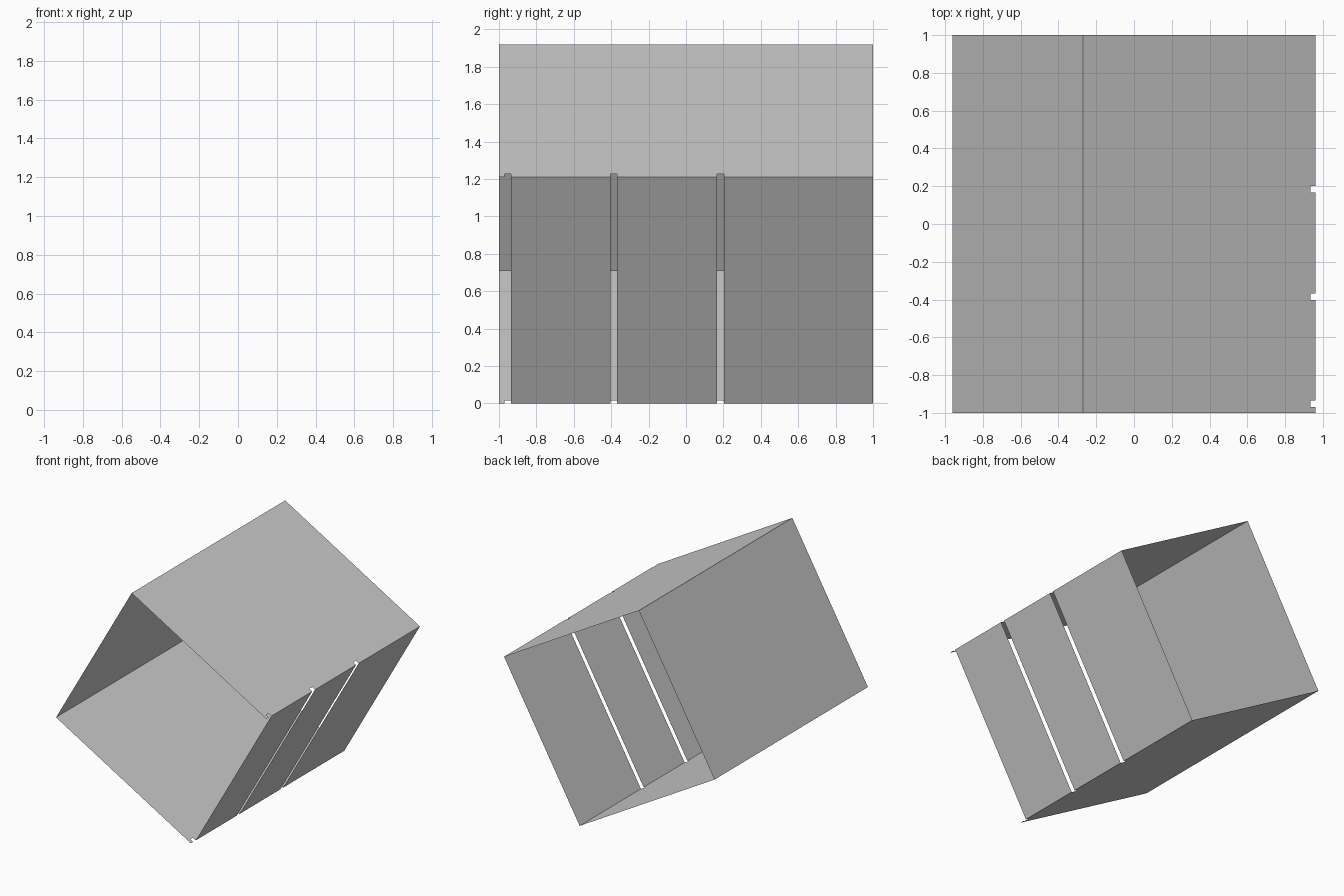
import bpy, bmesh
from mathutils import Vector

if "Cube" in bpy.data.objects:
    bpy.data.objects.remove(bpy.data.objects["Cube"])

# Tilted box cross-section (x, z), open at both y ends
TOP, RIGHT = Vector((-0.27, 1.92)), Vector((0.96, 1.21))
BOTTOM, LEFT = Vector((0.27, 0.0)), Vector((-0.96, 0.71))
SLOTS = [(-0.97, -0.935), (-0.403, -0.368), (0.167, 0.202)]
NOTCH = 0.03


def sheet(name, pieces):
    """Thin sheet made of rectangles (section start, section end, y0, y1)."""
    bm = bmesh.new()
    for a, b, y0, y1 in pieces:
        bm.faces.new([bm.verts.new((p.x, y, p.y))
                      for p, y in ((a, y0), (b, y0), (b, y1), (a, y1))])
    bmesh.ops.remove_doubles(bm, verts=bm.verts, dist=1e-5)
    mesh = bpy.data.meshes.new(name)
    bm.to_mesh(mesh)
    bm.free()
    obj = bpy.data.objects.new(name, mesh)
    bpy.context.collection.objects.link(obj)


def notched_sheet(name, far, edge, flip=False):
    """Full sheet whose edge is notched where each slot begins."""
    n = edge + (far - edge).normalized() * NOTCH
    cuts = [-1.0] + [y for s in SLOTS for y in s] + [1.0]
    pieces = []
    for i, (y0, y1) in enumerate(zip(cuts, cuts[1:])):
        spans = [(far, n)] + ([(n, edge)] if i % 2 == 0 else [])
        for a, b in spans:
            pieces.append((b, a, y0, y1) if flip else (a, b, y0, y1))
    sheet(name, pieces)


# Top and bottom sheets with slot notches along the slotted side
notched_sheet("top_panel", TOP, RIGHT, flip=False)
notched_sheet("bottom_panel", LEFT, BOTTOM, flip=True)

# Solid side
sheet("solid_side_panel", [(LEFT, TOP, -1.0, 1.0)])

# Slats left between the slots on the open side
starts = [s[1] for s in SLOTS]
ends = [s[0] for s in SLOTS[1:]] + [1.0]
sheet("slotted_side_panel", [(RIGHT, BOTTOM, a, b) for a, b in zip(starts, ends)])
